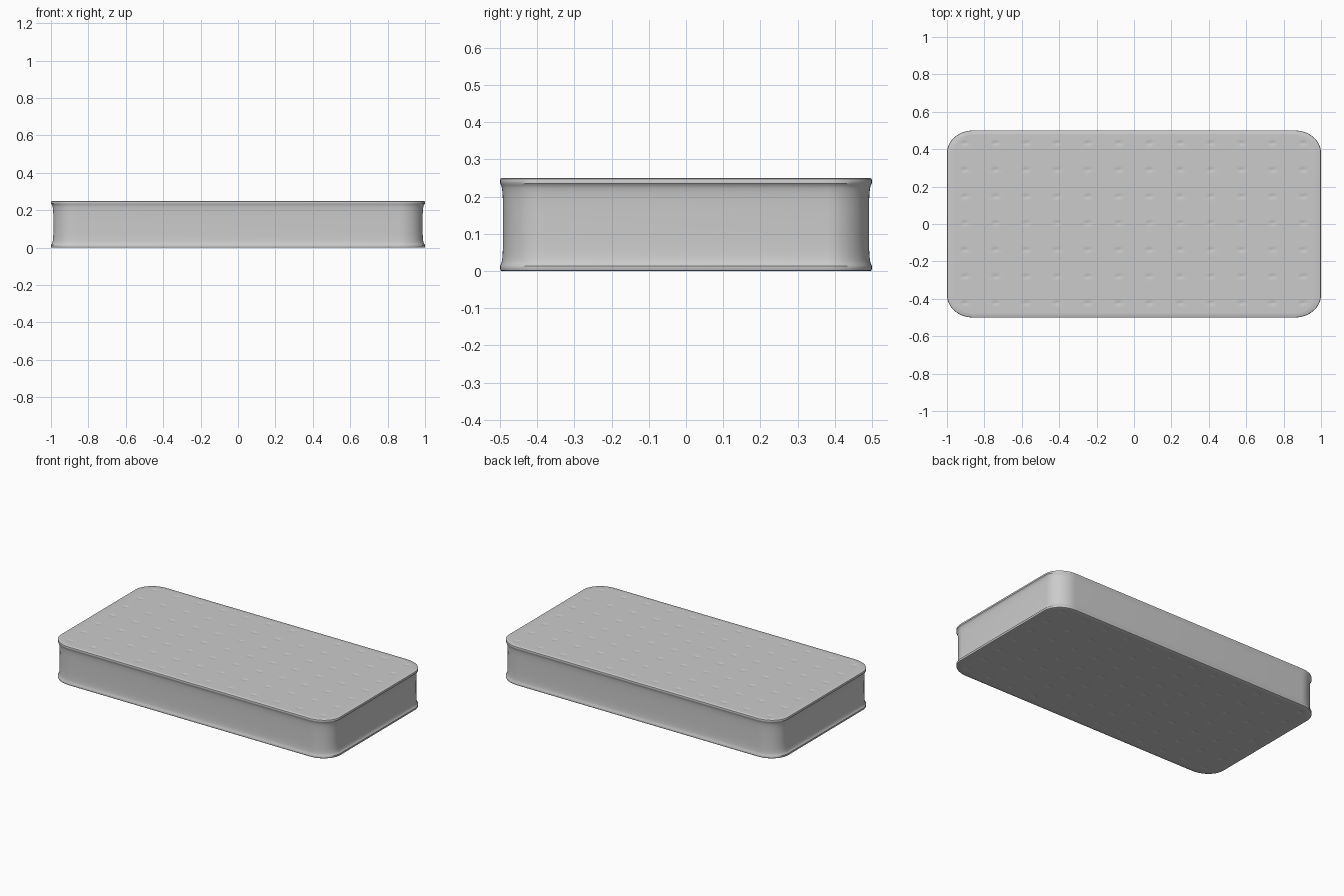
import bpy, bmesh, math

if "Cube" in bpy.data.objects:
    bpy.data.objects.remove(bpy.data.objects["Cube"])

RX, RY = 0.14, 0.12      # corner radii
TOP = 0.25


def finish(name, bm, angle=40):
    bmesh.ops.recalc_face_normals(bm, faces=bm.faces)
    me = bpy.data.meshes.new(name)
    bm.to_mesh(me)
    bm.free()
    ob = bpy.data.objects.new(name, me)
    bpy.context.collection.objects.link(ob)
    bpy.ops.object.select_all(action='DESELECT')
    ob.select_set(True)
    bpy.context.view_layer.objects.active = ob
    bpy.ops.object.shade_smooth_by_angle(angle=math.radians(angle))
    return ob


def outline(ix, iy, n=14):
    # rounded rectangle inset by ix, iy
    pts = []
    for q, (sx, sy) in enumerate([(1, 1), (-1, 1), (-1, -1), (1, -1)]):
        for k in range(n + 1):
            a = (q + k / n) * math.pi / 2
            pts.append((sx * (1 - RX) + (RX - ix) * math.cos(a),
                        sy * (0.5 - RY) + (RY - iy) * math.sin(a)))
    return pts


# side band with piping lips at both edges: (inset, height)
half = [(0.032, 0.0008), (0.004, 0.0), (0.001, 0.002), (0.0, 0.006), (0.0, 0.014),
        (0.003, 0.019), (0.005, 0.027), (0.0065, 0.04), (0.0075, 0.06), (0.008, 0.09)]
profile = half + [(i, TOP - z) for i, z in reversed(half)]
bm = bmesh.new()
rings = [[bm.verts.new((x, y, z)) for x, y in outline(i * 1.6, i)] for i, z in profile]
for a, b in zip(rings, rings[1:]):
    for k in range(len(a)):
        j = (k + 1) % len(a)
        bm.faces.new((a[k], a[j], b[j], b[k]))
finish("mattress_side_band", bm)


# quilted panels with a grid of shallow tuft dimples
def dimple(x, y):
    cx = (max(-6, min(5, math.floor(x / 0.1645))) + 0.5) * 0.1645
    cy = max(-3, min(3, round(y / 0.1425))) * 0.1425 + 0.005
    return 0.0035 * math.exp(-((x - cx) / 0.017) ** 2 - ((y - cy) / 0.009) ** 2)


def panel(name, z, sign):
    nx, ny, hx, hy = 240, 150, 0.975, 0.485
    bm = bmesh.new()
    rows = []
    for j in range(ny + 1):
        y = hy * (2 * j / ny - 1)
        t = max(0.0, abs(y) - (0.5 - RY)) / (hy - 0.5 + RY)
        w = 1 - RX + (hx - 1 + RX) * math.sqrt(max(0.0, 1 - t * t))
        row = []
        for i in range(nx + 1):
            x = w * (2 * i / nx - 1)
            row.append(bm.verts.new((x, y, z - sign * dimple(x, y))))
        rows.append(row)
    for a, b in zip(rows, rows[1:]):
        for i in range(nx):
            f = (a[i], a[i + 1], b[i + 1], b[i])
            bm.faces.new(f if sign > 0 else f[::-1])
    finish(name, bm)


panel("mattress_top_panel", TOP - 0.0005, 1)
panel("mattress_bottom_panel", 0.0005, -1)
# recalculated open sheets: make normals face outward
for name, sign in (("mattress_top_panel", 1), ("mattress_bottom_panel", -1)):
    me = bpy.data.objects[name].data
    if me.polygons[0].normal.z * sign < 0:
        me.flip_normals()
